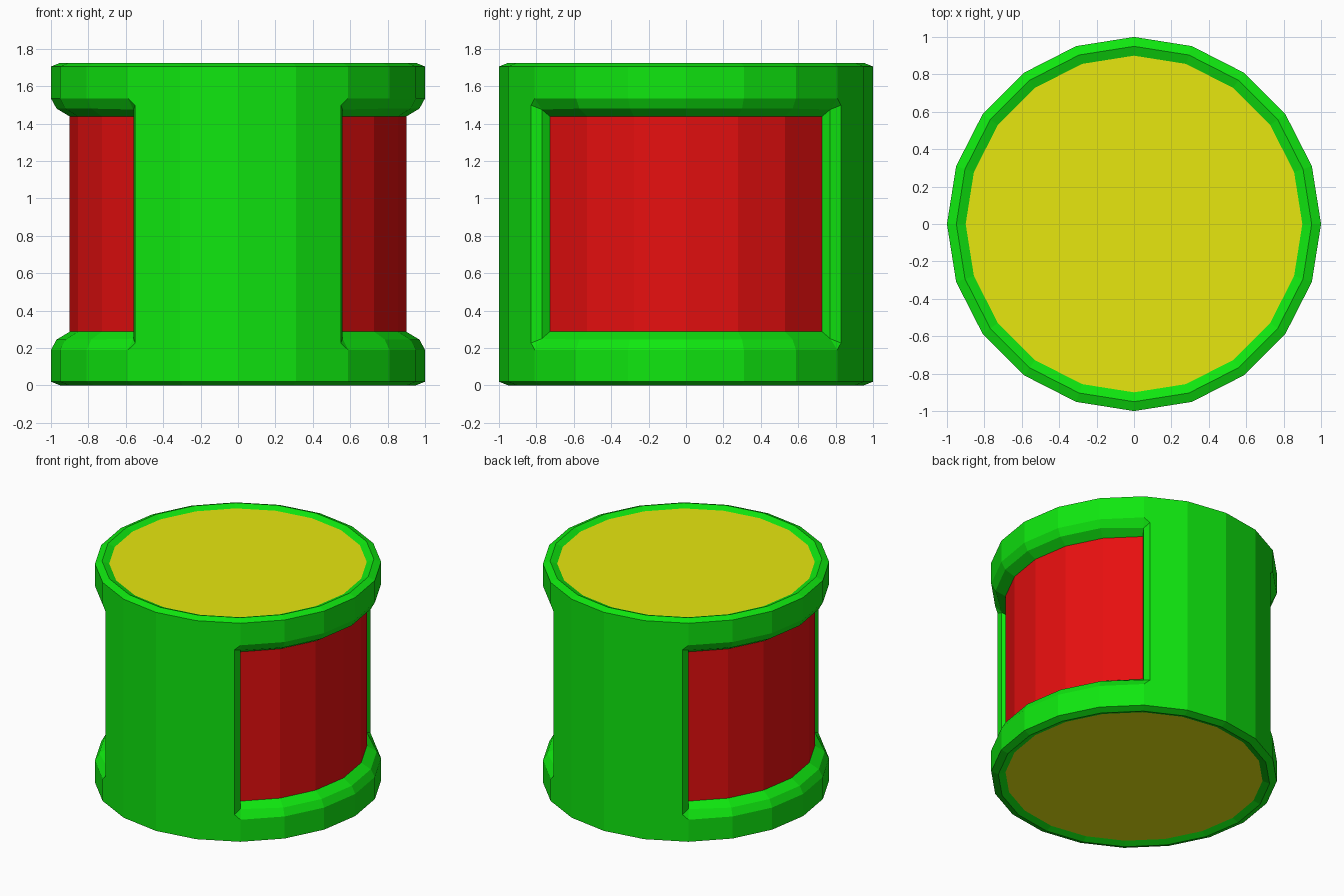
import bpy
from math import cos, sin, pi

if "Cube" in bpy.data.objects:
    bpy.data.objects.remove(bpy.data.objects["Cube"])

SIDES = 20
HALF = 0.8625          # half the height
STEP = 2 * pi / SIDES
EDGE = 3               # window ends at this corner of the drum
QUARTER = SIDES // 4


def material(name, color):
    m = bpy.data.materials.new(name)
    m.use_nodes = True
    m.diffuse_color = color
    m.node_tree.nodes["Principled BSDF"].inputs["Base Color"].default_value = color
    return m


def at(k, radius, z):
    return (radius * cos(k * STEP), radius * sin(k * STEP), z - HALF)


def part(name, faces, mat):
    """Make one eighth of a part and mirror it on the given planes."""
    verts = [p for f in faces for p in f]
    index, start = [], 0
    for f in faces:
        index.append(range(start, start + len(f)))
        start += len(f)
    mesh = bpy.data.meshes.new(name)
    mesh.from_pydata(verts, [], [list(i) for i in index])
    mesh.materials.append(mat)
    obj = bpy.data.objects.new(name, mesh)
    bpy.context.collection.objects.link(obj)
    obj.location.z = HALF
    weld = obj.modifiers.new("Weld", 'WELD')
    weld.merge_threshold = 0.0005
    mirror = obj.modifiers.new("Mirror", 'MIRROR')
    mirror.use_axis = (True, True, True)
    mirror.merge_threshold = 0.0005
    return obj


green = material("green shell", (0.0048, 0.8, 0.0048, 1))
red = material("red panel", (0.8, 0.0048, 0.0048, 1))
yellow = material("yellow cap", (0.8, 0.8, 0.0048, 1))

# Rim rings (radius, height) from the cap out to the wall
rim = [(0.9, 0.02), (0.95, 0.0), (1.0, 0.02)]
# Window reveal rings from the wall in to the panel
reveal = [(1.0, 0.19), (0.97, 0.245), (0.9, 0.287)]
MID = 2 * HALF / 2

# Window side: outer edge lies on the flat beyond the corner
p, q = at(EDGE, 1, 0.227), at(EDGE + 1, 1, 0.227)
side_outer = tuple(a + (b - a) * 0.137 for a, b in zip(p, q))
side_mid = (0.56, 0.771, 0.25 - HALF)
side_inner = at(EDGE, 0.9, 0.287)


def middle(point):
    return (point[0], point[1], 0.0)


def reveal_point(k, ring):
    return side_mid if (k == EDGE and ring == 1) else at(k, *reveal[ring])


shell = []
for k in range(QUARTER):
    # Bevelled rim
    for a, b in zip(rim, rim[1:]):
        shell.append([at(k, *a), at(k + 1, *a), at(k + 1, *b), at(k, *b)])
    if k < EDGE:
        # Band under the window and its sloping reveal
        shell.append([at(k, *rim[2]), at(k + 1, *rim[2]),
                      at(k + 1, *reveal[0]), at(k, *reveal[0])])
        for r in range(2):
            shell.append([reveal_point(k, r), reveal_point(k + 1, r),
                          reveal_point(k + 1, r + 1), reveal_point(k, r + 1)])
    elif k == EDGE:
        # Wall with the clipped window corner
        shell.append([at(k, *rim[2]), at(k + 1, *rim[2]), at(k + 1, 1, MID),
                      middle(side_outer), side_outer, at(k, *reveal[0])])
    else:
        shell.append([at(k, *rim[2]), at(k + 1, *rim[2]),
                      at(k + 1, 1, MID), at(k, 1, MID)])
# Window corner and side reveal
shell.append([at(EDGE, *reveal[0]), side_outer, side_mid])
for a, b in ((side_outer, side_mid), (side_mid, side_inner)):
    shell.append([a, middle(a), middle(b), b])
part("drum_shell", shell, green)

# Recessed panels
part("window_panels", [[at(k, *reveal[2]), at(k + 1, *reveal[2]),
                        at(k + 1, 0.9, MID), at(k, 0.9, MID)]
                       for k in range(EDGE)], red)

# End caps
part("end_caps", [[(0, 0, rim[0][1] - HALF), at(k + 1, *rim[0]), at(k, *rim[0])]
                  for k in range(QUARTER)], yellow)
